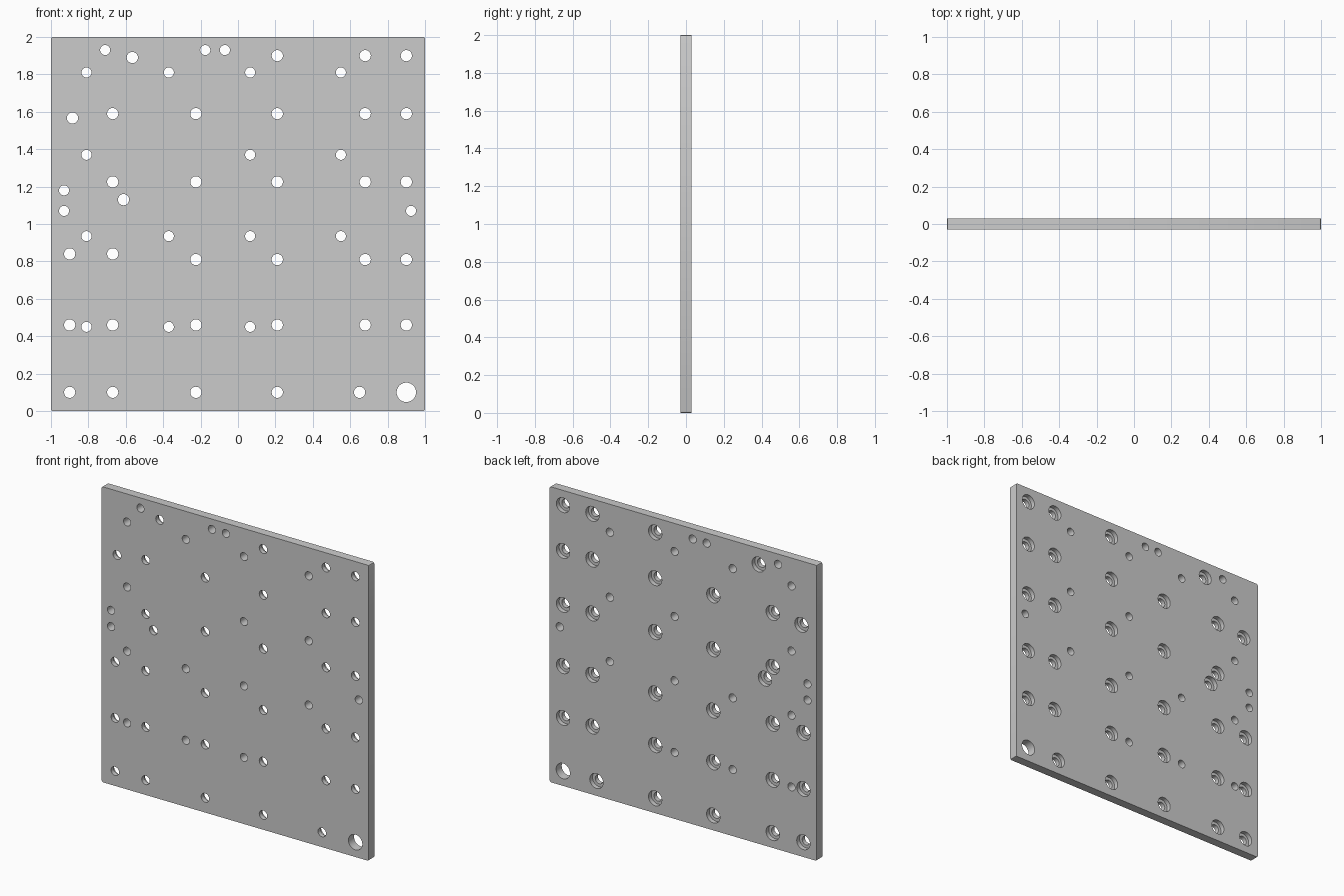
import bpy, bmesh, math

if "Cube" in bpy.data.objects:
    bpy.data.objects.remove(bpy.data.objects["Cube"])

T = 0.03        # half thickness of the plate
SEG = 32

# Stepped holes: x -> heights (counterbored from the back)
bored = {
    0.90: (1.90, 1.59, 1.225, 0.81, 0.46),
    0.68: (1.90, 1.59, 1.225, 0.81, 0.46),
    0.21: (1.90, 1.59, 1.225, 0.81, 0.46, 0.10),
    -0.225: (1.59, 1.225, 0.81, 0.46, 0.10),
    -0.67: (1.59, 1.225, 0.84, 0.46, 0.10),
    -0.90: (0.84, 0.46, 0.10),
    0.65: (0.10,), -0.565: (1.89,), -0.885: (1.567,), -0.612: (1.13,),
}
# Plain through holes
plain = {
    -0.81: (1.81, 1.37, 0.935, 0.45),
    -0.37: (1.81, 0.935, 0.45),
    0.065: (1.81, 1.37, 0.935, 0.45),
    0.55: (1.81, 1.37, 0.935),
    -0.71: (1.93,), -0.175: (1.93,), -0.07: (1.93,),
    -0.93: (1.18, 1.07), 0.925: (1.07,),
}


def make_object(name, bm):
    bmesh.ops.recalc_face_normals(bm, faces=bm.faces)
    mesh = bpy.data.meshes.new(name)
    bm.to_mesh(mesh)
    bm.free()
    obj = bpy.data.objects.new(name, mesh)
    bpy.context.collection.objects.link(obj)
    return obj


def add_cutter(bm, x, z, profile):
    """Closed turned solid along y from (radius, y) steps."""
    rings = []
    for r, y in profile:
        rings.append([bm.verts.new((x + r * math.cos(a), y, z + r * math.sin(a)))
                      for a in (2 * math.pi * i / SEG for i in range(SEG))])
    for a, b in zip(rings, rings[1:]):
        for i in range(SEG):
            j = (i + 1) % SEG
            bm.faces.new((a[i], a[j], b[j], b[i]))
    bm.faces.new(rings[0])
    bm.faces.new(rings[-1])


# Plate with trimmed corners
bm = bmesh.new()
bmesh.ops.create_cube(bm, size=1)
for v in bm.verts:
    v.co = (v.co.x * 2, v.co.y * 2 * T, v.co.z * 2 + 1)
corners = [e for e in bm.edges if abs(e.verts[0].co.y - e.verts[1].co.y) > 0.01]
bmesh.ops.bevel(bm, geom=corners, offset=0.01, segments=2, profile=0.5, affect='EDGES')
plate = make_object("mounting_plate", bm)

# Hole cutters
bm = bmesh.new()
for x, heights in bored.items():
    for z in heights:
        add_cutter(bm, x, z, [(0.03, -0.1), (0.03, 0.0), (0.05, 0.0), (0.05, 0.1)])
for x, heights in plain.items():
    for z in heights:
        add_cutter(bm, x, z, [(0.027, -0.1), (0.027, 0.1)])
add_cutter(bm, 0.90, 0.10, [(0.052, -0.1), (0.052, 0.1)])   # large corner hole
cutter = make_object("hole_cutter", bm)
cutter.hide_render = True

# Drill the plate
mod = plate.modifiers.new("holes", 'BOOLEAN')
mod.operation = 'DIFFERENCE'
mod.solver = 'EXACT'
mod.object = cutter
bpy.context.view_layer.objects.active = plate
plate.select_set(True)
bpy.ops.object.modifier_apply(modifier=mod.name)
bpy.data.objects.remove(cutter)
bpy.ops.object.shade_smooth_by_angle(angle=math.radians(30))
